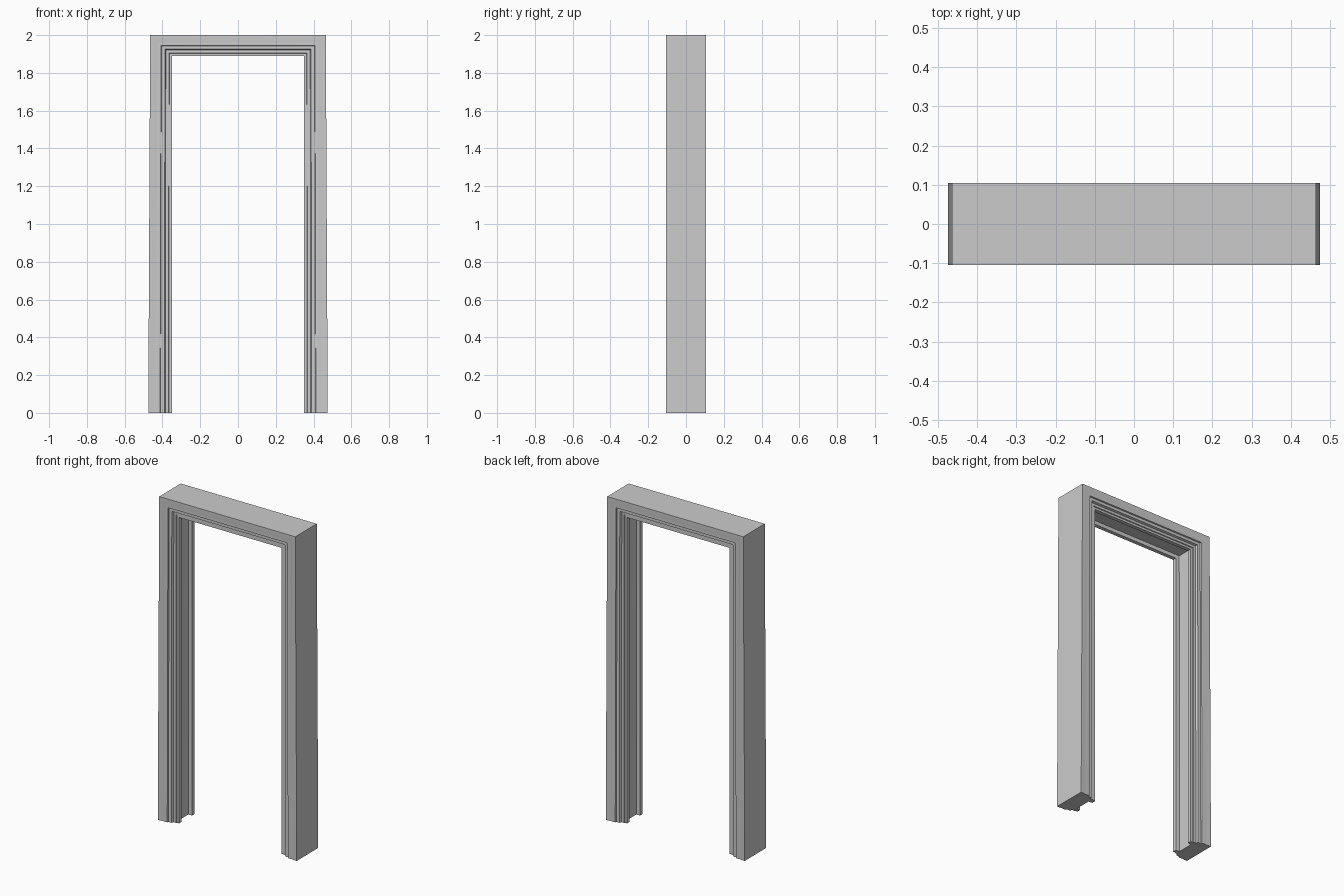
import bpy, bmesh
from math import radians

if "Cube" in bpy.data.objects:
    bpy.data.objects.remove(bpy.data.objects["Cube"])

# Half of the moulding cross-section: (share of width from opening edge, depth from centre)
half = [(1.0, 0.105), (0.85, 0.105), (0.70, 0.102), (0.58, 0.104), (0.50, 0.102),
        (0.48, 0.094), (0.32, 0.094), (0.28, 0.081), (0.14, 0.081), (0.12, 0.076),
        (0.0, 0.076), (0.0, 0.052), (0.20, 0.050)]
profile = [(t, -d) for t, d in half] + [(t, d) for t, d in reversed(half)]

# Path stations: (inner x, inner z, outer x, outer z), the legs taper slightly upward
stations = [(-0.35, 0.0, -0.475, 0.0), (-0.35, 1.89, -0.465, 2.0),
            (0.35, 1.89, 0.465, 2.0), (0.35, 0.0, 0.475, 0.0)]


def sweep_frame(name):
    bm = bmesh.new()
    rings = []
    for xi, zi, xo, zo in stations:
        rings.append([bm.verts.new((xi + (xo - xi) * t, y, zi + (zo - zi) * t))
                      for t, y in profile])
    n = len(profile)
    for a, b in zip(rings, rings[1:]):
        for i in range(n):
            j = (i + 1) % n
            bm.faces.new((a[i], a[j], b[j], b[i]))
    # feet of the two legs
    bm.faces.new(rings[0])
    bm.faces.new(rings[-1])
    bmesh.ops.recalc_face_normals(bm, faces=bm.faces[:])
    mesh = bpy.data.meshes.new(name)
    bm.to_mesh(mesh)
    bm.free()
    obj = bpy.data.objects.new(name, mesh)
    bpy.context.collection.objects.link(obj)
    return obj


# Door frame: two legs and lintel with mitred corners
frame = sweep_frame("door_frame")
bpy.context.view_layer.objects.active = frame
frame.select_set(True)
bpy.ops.object.shade_smooth_by_angle(angle=radians(30))
